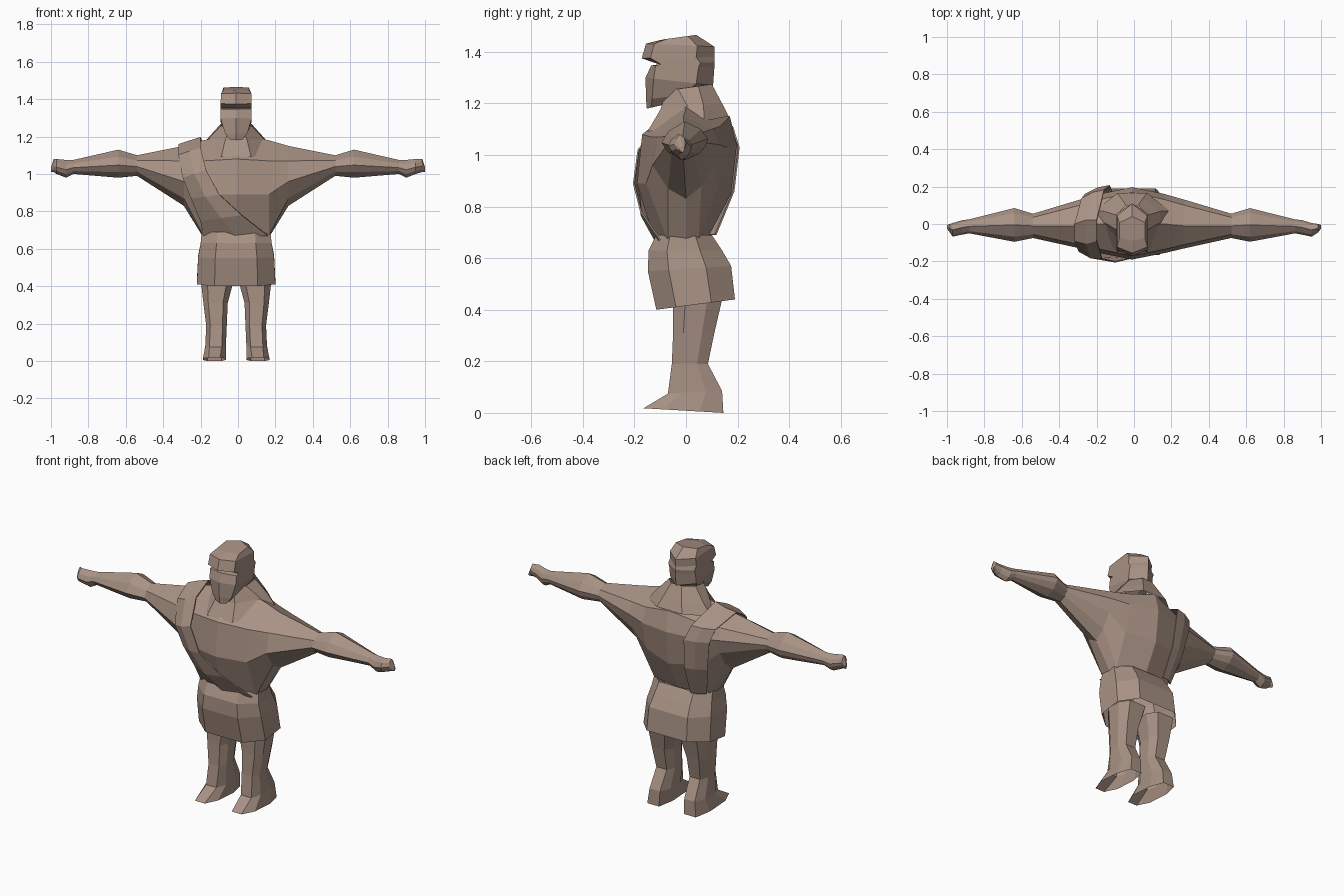
import bpy
import bmesh
from mathutils import Vector

default_cube = bpy.data.objects.get("Cube")
if default_cube:
    bpy.data.objects.remove(default_cube, do_unlink=True)

# Single clay brown used by every part
clay = bpy.data.materials.new("clay_brown")
clay.use_nodes = True
colour = (0.39, 0.285, 0.23, 1.0)
clay.diffuse_color = colour
clay.node_tree.nodes["Principled BSDF"].inputs["Base Color"].default_value = colour

CENTRE = -0.01  # the body sits slightly off the arm span's middle


def loft(name, rings, closed=True, start_cap=True, end_cap=True):
    """Bridge matching rings of points; closed rings may get end caps."""
    bm = bmesh.new()
    rows = [[bm.verts.new(Vector(point)) for point in ring] for ring in rings]
    count = len(rows[0])
    for low, high in zip(rows, rows[1:]):
        for i in range(count if closed else count - 1):
            j = (i + 1) % count
            bm.faces.new((low[i], low[j], high[j], high[i]))
    if closed and start_cap:
        bm.faces.new(rows[0][::-1])
    if closed and end_cap:
        bm.faces.new(rows[-1])
    bmesh.ops.recalc_face_normals(bm, faces=bm.faces)
    mesh = bpy.data.meshes.new(name)
    bm.to_mesh(mesh)
    bm.free()
    mesh.materials.append(clay)
    part = bpy.data.objects.new(name, mesh)
    bpy.context.collection.objects.link(part)
    return part


def place_ring(outline, half, front, back, z, z_back, x=CENTRE):
    """Scale an outline into a ring that may tilt from front to back."""
    return [(x + half * u, front + (back - front) * v, z + (z_back - z) * v)
            for u, v in outline]


def flat_ring(half, front, back, z, z_back, nose=0.55, tail=0.6,
              x=CENTRE, cheek=0.25):
    """Eight-sided ring with a blunt front and back."""
    outline = [(-nose, 0), (nose, 0), (1, cheek), (1, 0.7),
               (tail, 1), (-tail, 1), (-1, 0.7), (-1, cheek)]
    return place_ring(outline, half, front, back, z, z_back, x)


def head_ring(half, front, back, z, z_back, cheek=0.12):
    """Six-sided ring with a point at the front and the back."""
    outline = [(0, 0), (1, cheek), (1, 0.75), (0, 1), (-1, 0.75), (-1, cheek)]
    return place_ring(outline, half, front, back, z, z_back)


def arm_ring(x, front, back, bottom, top):
    """Nine-sided upright ring across the arm."""
    outline = [(0.15, 0.2), (0, 0.45), (0.15, 0.75), (0.5, 1), (0.85, 0.8),
               (1, 0.55), (0.95, 0.35), (0.8, 0.15), (0.5, 0)]
    return [(x, front + (back - front) * u, bottom + (top - bottom) * v)
            for u, v in outline]


def section(x, points):
    return [(x, y, z) for y, z in points]


# Chest and both arms: one loft running hand to hand
middle = section(0, [(-.12, .66), (-.19, .89), (-.17, 1.08), (0, 1.22),
                     (.17, 1.15), (.197, 1.04), (.175, .85), (.085, .68),
                     (0, .66)])
side = [
    section(.175, [(-.07, .67), (-.155, .89), (-.135, 1.07), (0, 1.18),
                   (.13, 1.11), (.16, 1.03), (.122, .87), (.05, .68),
                   (0, .66)]),
    section(.28, [(-.07, .87), (-.13, .96), (-.11, 1.07), (-.01, 1.15),
                  (.1, 1.1), (.13, 1.04), (.11, .96), (.06, .88),
                  (0, .83)]),
    arm_ring(.53, -.075, .055, .99, 1.1),
    arm_ring(.63, -.095, .085, .98, 1.13),
    arm_ring(.87, -.05, .025, 1.0, 1.075),
    arm_ring(.91, -.057, .02, .98, 1.075),
    arm_ring(.96, -.068, .005, 1.0, 1.08),
    arm_ring(.985, -.045, 0, 1.01, 1.08),
    arm_ring(1.0, -.025, -.005, 1.01, 1.035),
]


def shifted(ring, sign):
    """Offset with the body, except at the very tips of the hands."""
    return [(sign * x + (CENTRE if x < .98 else 0), y, z) for x, y, z in ring]


loft("torso_and_arms", [shifted(r, -1) for r in reversed(side)]
     + [shifted(middle, 1)] + [shifted(r, 1) for r in side])

# Neck slopes out into the shoulders
loft("neck", [flat_ring(.2, -.15, .165, 1.09, 1.15, .4, .4, cheek=.45),
              flat_ring(.15, -.1, .14, 1.175, 1.2, .4, .4, cheek=.45),
              flat_ring(.083, -.075, .1, 1.25, 1.275, .4, .4)],
     start_cap=False, end_cap=False)

# Head with beard below and an overhanging brow
loft("head", [head_ring(.035, -.152, -.02, 1.18, 1.21),
              head_ring(.06, -.155, .04, 1.215, 1.24),
              head_ring(.083, -.157, .105, 1.3, 1.27),
              head_ring(.083, -.135, .11, 1.347, 1.34, .07),
              head_ring(.083, -.105, .11, 1.352, 1.36, .03),
              head_ring(.083, -.172, .11, 1.375, 1.38),
              head_ring(.081, -.155, .11, 1.432, 1.42),
              head_ring(.068, -.09, .04, 1.448, 1.466)])

# Skirt, open at the waist and hem
loft("skirt", [flat_ring(.21, -.115, .19, .4, .44),
               flat_ring(.203, -.148, .175, .55, .57),
               flat_ring(.19, -.145, .14, .63, .63),
               flat_ring(.183, -.115, .1, .69, .69)],
     start_cap=False, end_cap=False)

# Legs, each running down into a pointed foot
for name, sign in (("left_leg", 1), ("right_leg", -1)):
    def leg_ring(inner, outer, front, back, z, z_back, nose=.6):
        return flat_ring((outer - inner) / 2, front, back, z, z_back, nose,
                         x=CENTRE + sign * (inner + outer) / 2)
    loft(name, [leg_ring(.055, .178, -.165, .145, .018, 0, .5),
                leg_ring(.055, .165, -.07, .14, .075, .085),
                leg_ring(.05, .16, -.055, .085, .19, .19),
                leg_ring(.045, .175, -.05, .11, .31, .31),
                leg_ring(.01, .19, -.05, .14, .44, .44)], start_cap=False)

# Shoulder cloth: a thin sheet from front waist, over the shoulder, to back waist
inner_edge = [(.16, -.1, .67), (.02, -.175, .78), (-.1, -.203, .89),
              (-.17, -.185, 1.02), (-.2, -.09, 1.14), (-.2, .02, 1.195),
              (-.16, .18, 1.11), (-.13, .205, 1.03), (-.12, .185, .86),
              (-.11, .115, .69)]
outer_edge = [(-.185, -.07, .67), (-.2, -.1, .75), (-.25, -.135, .87),
              (-.295, -.145, .98), (-.318, -.09, 1.1), (-.318, 0, 1.157),
              (-.28, .135, 1.1), (-.26, .16, 1.03), (-.23, .135, .86),
              (-.19, .08, .69)]
strips = []
for i, (a, b) in enumerate(zip(inner_edge, outer_edge)):
    push = -.035 if i < 2 else -.015 if a[1] < 0 else .01
    centre = (Vector(a) + Vector(b)) / 2 + Vector((0, push, 0))
    strips.append([a, centre, b])
cloth = loft("shoulder_cloth", strips, closed=False)
thickness = cloth.modifiers.new("thickness", 'SOLIDIFY')
thickness.thickness = 0.006
thickness.offset = 0
